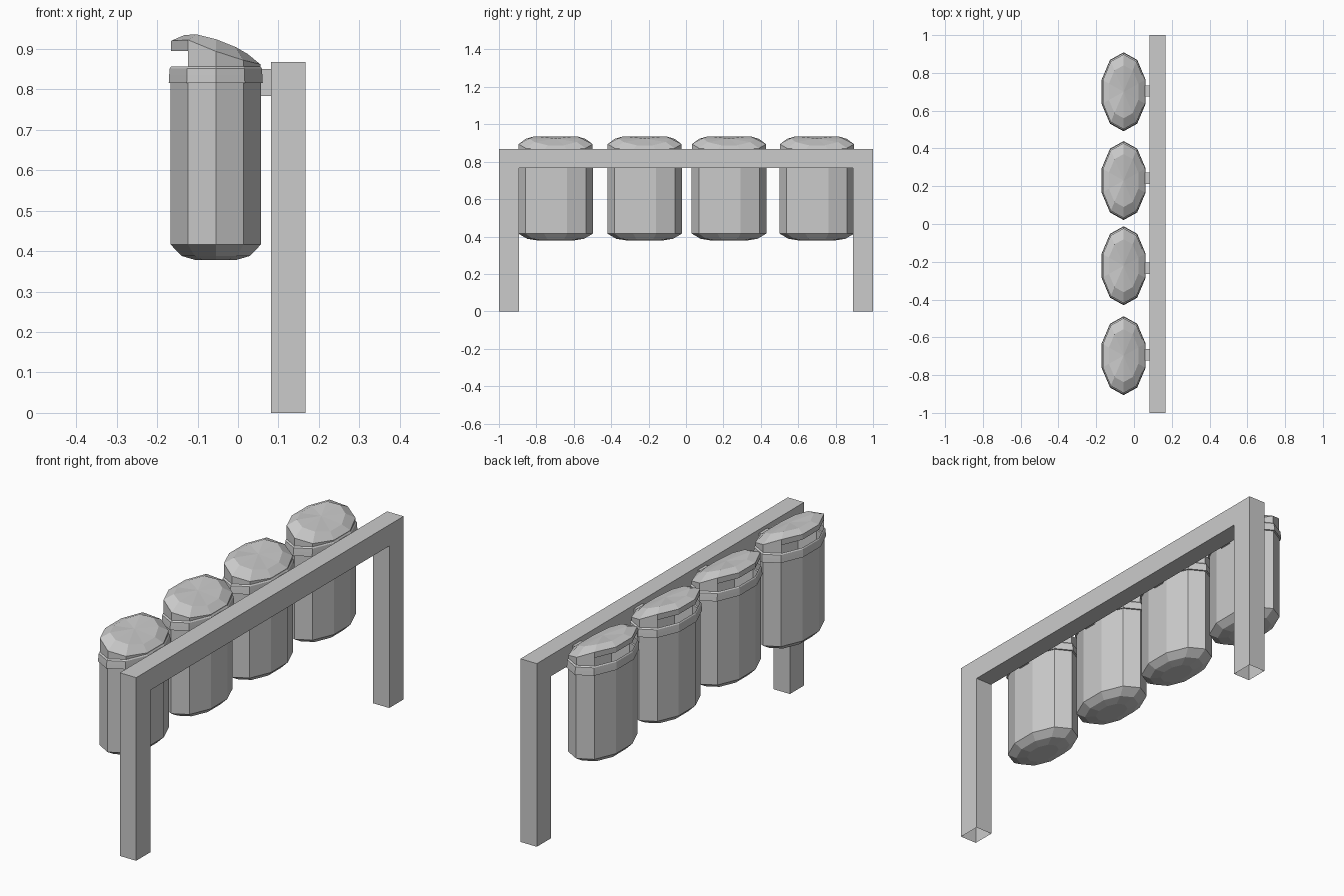
import bpy, bmesh, math

if "Cube" in bpy.data.objects:
    bpy.data.objects.remove(bpy.data.objects["Cube"])

CX, RX, RY, N = -0.055, 0.117, 0.2, 10


def make(name, bm, loc=(0, 0, 0)):
    bmesh.ops.recalc_face_normals(bm, faces=bm.faces)
    me = bpy.data.meshes.new(name)
    bm.to_mesh(me)
    bm.free()
    ob = bpy.data.objects.new(name, me)
    ob.location = loc
    bpy.context.collection.objects.link(ob)
    return ob


def ring(bm, s, zs):
    # decagon with points at +-y; zs is one height or one per vertex
    out = []
    for i in range(N):
        a = 2 * math.pi * i / N
        z = zs[i] if isinstance(zs, list) else zs
        out.append(bm.verts.new((-math.sin(a) * RX * s, math.cos(a) * RY * s, z)))
    return out


def bridge(bm, a, b, sides=range(N)):
    for i in sides:
        j = (i + 1) % N
        bm.faces.new((a[i], a[j], b[j], b[i]))


# support frame: arch profile with open feet, extruded along x
bm = bmesh.new()
prof = [(-1, 0), (-1, 0.867), (1, 0.867), (1, 0), (0.893, 0), (0.893, 0.767), (-0.893, 0.767), (-0.893, 0)]
face = bm.faces.new([bm.verts.new((0.081, y, z)) for y, z in prof])
ext = bmesh.ops.extrude_face_region(bm, geom=[face], use_keep_orig=True)
bmesh.ops.translate(bm, vec=(0.086, 0, 0), verts=[g for g in ext["geom"] if isinstance(g, bmesh.types.BMVert)])
bmesh.ops.recalc_face_normals(bm, faces=bm.faces)
feet = [f for f in bm.faces if all(v.co.z < 0.001 for v in f.verts)]
bmesh.ops.delete(bm, geom=feet, context='FACES')
make("support_frame", bm)


def by_x(front, front_side, mid, back_side, back):
    # vertex order starts at +y and runs through -x, -y, +x
    return [mid, front_side, front, front, front_side, mid, back_side, back, back, back_side]


def bin_body(y):
    bm = bmesh.new()
    levels = [(0.45, 0.378), (0.76, 0.388), (1, 0.416), (1, 0.815), (1.045, 0.815),
              (1.035, 0.835), (1.025, 0.851), (0.99, 0.857)]
    rings = [ring(bm, s, z) for s, z in levels]
    bm.faces.new(rings[0])
    for a, b in zip(rings, rings[1:]):
        bridge(bm, a, b)
    make("bin_body", bm, (CX, y, 0))


def bin_lid(y):
    bm = bmesh.new()
    base = ring(bm, 0.99, 0.857)
    rim = ring(bm, 0.99, by_x(0.920, 0.922, 0.894, 0.872, 0.862))
    dome = ring(bm, 0.7, by_x(0.934, 0.936, 0.924, 0.905, 0.888))
    bridge(bm, base, rim, [0, 4, 5, 6, 7, 8, 9])
    bridge(bm, rim, dome)
    top = bm.verts.new((0, 0, 0.924))
    for i in range(N):
        bm.faces.new((dome[i], dome[(i + 1) % N], top))
    # lip hanging above the open slot on the -x side
    lip = {i: bm.verts.new((rim[i].co.x, rim[i].co.y, 0.895)) for i in range(1, 5)}
    bridge(bm, lip, rim, range(1, 4))
    make("bin_lid", bm, (CX, y, 0))


def bracket(y):
    bm = bmesh.new()
    bmesh.ops.create_cube(bm, size=1)
    bmesh.ops.scale(bm, vec=(0.035, 0.06, 0.067), verts=bm.verts)
    make("bracket", bm, (0.0665, y, 0.817))


# four hanging bins with their mounting brackets
for y, yb in ((0.7, 0.704), (0.23, 0.243), (-0.221, -0.235), (-0.697, -0.692)):
    bin_body(y)
    bin_lid(y)
    bracket(yb)
